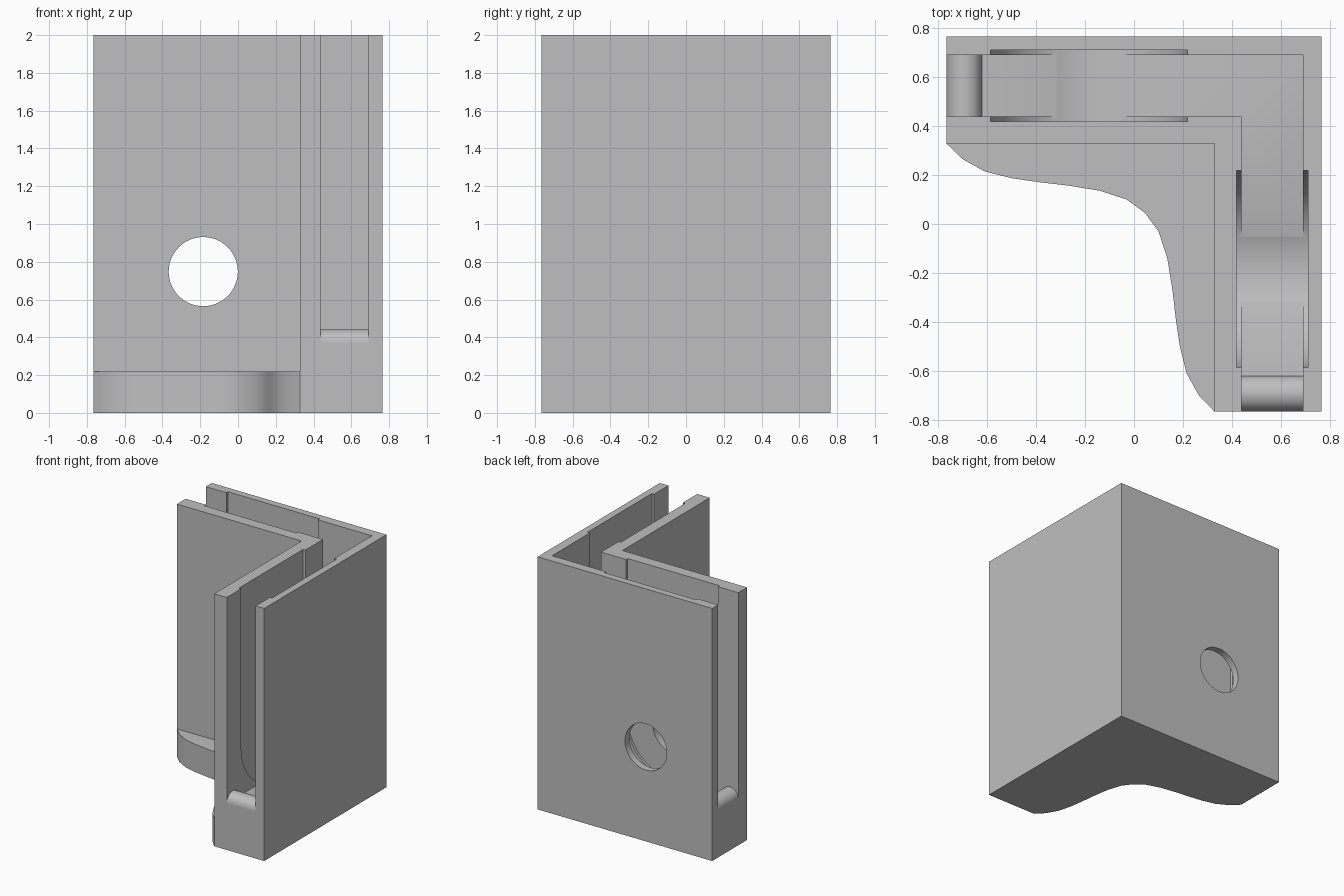
import bpy, bmesh, math
from mathutils import Vector

if "Cube" in bpy.data.objects:
    bpy.data.objects.remove(bpy.data.objects["Cube"], do_unlink=True)

HALF = 0.765              # half the outer width
INNER = 0.328             # inside wall face
SLOT = (0.438, 0.69)      # slot between the two walls
FLOOR, TOP = 0.37, 2.0
HOLE_U, HOLE_Z = -0.184, 0.748

grey = bpy.data.materials.new("plain grey")
grey.use_nodes = True
colour = (0.52, 0.52, 0.52, 1)
grey.diffuse_color = colour
grey.node_tree.nodes["Principled BSDF"].inputs["Base Color"].default_value = colour


def prism(name, profile, lo, hi, place):
    """Extrude a 2D profile from lo to hi; place maps (u, v, depth) to x, y, z."""
    bm = bmesh.new()
    verts = [bm.verts.new(place(u, v, lo)) for u, v in profile]
    face = bm.faces.new(verts)
    extruded = bmesh.ops.extrude_face_region(bm, geom=[face])["geom"]
    shift = Vector(place(0, 0, hi)) - Vector(place(0, 0, lo))
    bmesh.ops.translate(bm, vec=shift,
                        verts=[g for g in extruded if isinstance(g, bmesh.types.BMVert)])
    bmesh.ops.recalc_face_normals(bm, faces=bm.faces)
    mesh = bpy.data.meshes.new(name)
    bm.to_mesh(mesh)
    bm.free()
    mesh.materials.append(grey)
    obj = bpy.data.objects.new(name, mesh)
    bpy.context.collection.objects.link(obj)
    return obj


def arc(cu, cv, radius, start, end, steps):
    angles = [start + (end - start) * i / steps for i in range(steps + 1)]
    return [(cu + radius * math.cos(a), cv + radius * math.sin(a)) for a in angles]


def activate(obj):
    bpy.ops.object.select_all(action='DESELECT')
    obj.select_set(True)
    bpy.context.view_layer.objects.active = obj


def cut(obj, cutter):
    cutter.hide_render = True
    mod = obj.modifiers.new("cut", 'BOOLEAN')
    mod.operation, mod.solver, mod.object = 'DIFFERENCE', 'EXACT', cutter
    activate(obj)
    bpy.ops.object.modifier_apply(modifier=mod.name)
    bpy.data.objects.remove(cutter, do_unlink=True)


def upright(u, v, d):
    return (u, v, d)


def back_arm(u, v, d):
    return (u, d, v)


def side_arm(u, v, d):
    return (d, u, v)


# Footprint: square outer corner, flowing inner edge mirrored about the diagonal
half_curve = [(-HALF, INNER), (-0.70, 0.265), (-0.61, 0.215), (-0.50, 0.187),
              (-0.39, 0.171), (-0.27, 0.157), (-0.14, 0.136), (-0.03, 0.10)]
curve = half_curve + [(0.045, 0.045)] + [(y, x) for x, y in reversed(half_curve)]
outline = curve + [(HALF, -HALF), (HALF, HALF), (-HALF, HALF)]
bracket = prism("corner_bracket", outline, 0, TOP, upright)

# Leave the curved foot only at the base
cut(bracket, prism("notch_cutter", [(-1, -1), (INNER, -1), (INNER, INNER), (-1, INNER)],
                   0.22, TOP + 0.2, upright))

# L-shaped panel slot, open at both ends and the top
a, b = SLOT
cut(bracket, prism("slot_cutter", [(-1, a), (a, a), (a, -1), (b, -1), (b, b), (-1, b)],
                   FLOOR, TOP + 0.2, upright))

# Shallow round-bottomed recesses in the slot walls of both arms
recess = arc(HOLE_U, HOLE_Z, 0.402, math.pi, 2 * math.pi, 48)
recess += [(HOLE_U + 0.402, TOP + 0.2), (HOLE_U - 0.402, TOP + 0.2)]
for place in (back_arm, side_arm):
    cut(bracket, prism("recess_cutter", recess, a - 0.02, b + 0.02, place))

# Round hole through both walls of the back arm
circle = arc(HOLE_U, HOLE_Z, 0.183, 0, 2 * math.pi, 64)[:-1]
cut(bracket, prism("hole_cutter", circle, 0.25, 1, back_arm))

# Rounded lips at the open ends of the slot
radius = 0.0725
lip = arc(radius - HALF, FLOOR, radius, 0, math.pi, 24)
lips = [prism(name, lip, a, b, place)
        for name, place in (("back_arm_lip", back_arm), ("side_arm_lip", side_arm))]

for obj in [bracket] + lips:
    activate(obj)
    bpy.ops.object.shade_smooth_by_angle(angle=math.radians(30))
